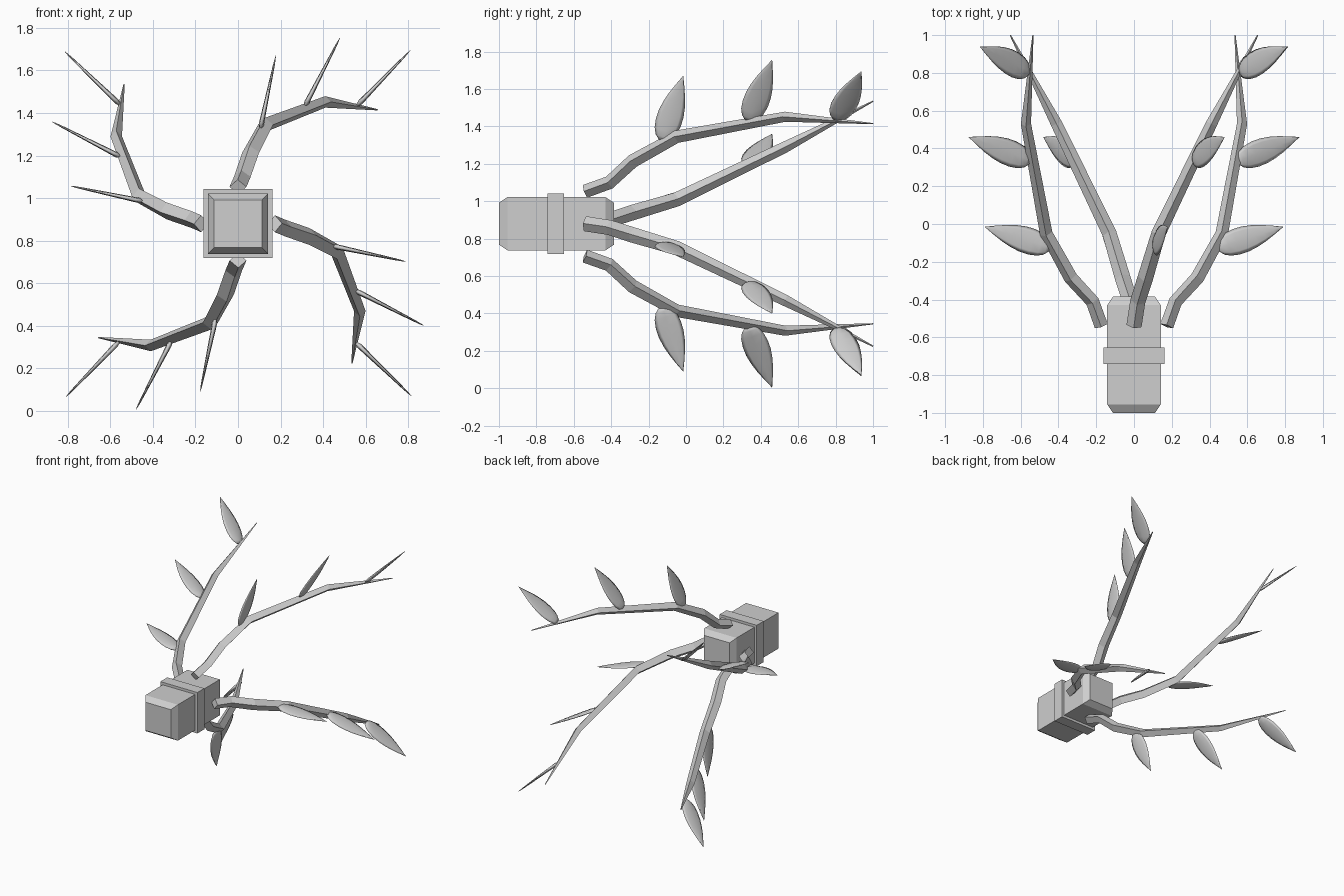
import bpy, bmesh, math
from mathutils import Vector

if "Cube" in bpy.data.objects:
    bpy.data.objects.remove(bpy.data.objects["Cube"])

CENTRE_Z = 0.88

grey = bpy.data.materials.new("plain_grey")
grey.diffuse_color = (0.62, 0.62, 0.62, 1)
grey.use_nodes = True
grey.node_tree.nodes["Principled BSDF"].inputs["Base Color"].default_value = grey.diffuse_color


def loft(name, rings, smooth=False):
    """Skin a list of equal-length rings and cap both ends."""
    bm = bmesh.new()
    rows = [[bm.verts.new(p) for p in ring] for ring in rings]
    n = len(rows[0])
    for a, b in zip(rows, rows[1:]):
        for i in range(n):
            j = (i + 1) % n
            bm.faces.new((a[i], a[j], b[j], b[i]))
    bm.faces.new(rows[0])
    bm.faces.new(rows[-1])
    bmesh.ops.recalc_face_normals(bm, faces=bm.faces)
    for f in bm.faces:
        f.smooth = smooth
    mesh = bpy.data.meshes.new(name)
    bm.to_mesh(mesh)
    bm.free()
    mesh.materials.append(grey)
    return mesh


def place(name, mesh, turn=0):
    ob = bpy.data.objects.new(name, mesh)
    ob.location.z = CENTRE_Z
    ob.rotation_euler.y = turn
    bpy.context.collection.objects.link(ob)


def square(y, h):
    return [(-h, y, -h), (h, y, -h), (h, y, h), (-h, y, h)]


def branch_rings(path, radii):
    """Diamond cross-sections following the path."""
    pts = [Vector(p) for p in path]
    rings = []
    for i, (p, r) in enumerate(zip(pts, radii)):
        t = Vector((0, 0, 0))
        if i > 0:
            t += (p - pts[i - 1]).normalized()
        if i < len(pts) - 1:
            t += (pts[i + 1] - p).normalized()
        t.normalize()
        up = Vector((0, 0, 1))
        up = (up - t * up.dot(t)).normalized()
        side = t.cross(up) * 1.12
        rings.append([p + up * r, p + side * r, p - up * r, p - side * r])
    return rings


def leaf_rings(base, tip):
    """Thin domed leaf; its blade lies in the plane of its axis and y."""
    base, tip = Vector(base), Vector(tip)
    axis = (tip - base).normalized()
    wide = Vector((0, 1, 0))
    wide = (wide - axis * wide.dot(axis)).normalized()
    thick = axis.cross(wide)
    profile = [(0, .022), (.06, .046), (.15, .062), (.28, .070), (.42, .069),
               (.56, .060), (.7, .045), (.85, .024), (.94, .010), (1, .001)]
    rings = []
    for t, w in profile:
        h = min(w * 0.3, 0.013 * (1 - 0.75 * t))
        c = base.lerp(tip, t)
        rings.append([c + wide * w * math.cos(k * math.pi / 4)
                      + thick * h * math.sin(k * math.pi / 4) for k in range(8)])
    return rings


# Chamfered block and its collar
place("core_block", loft("core_block", [
    square(-1.0, .112), square(-.955, .142), square(-.43, .142), square(-.385, .112)]))
place("collar", loft("collar", [square(-.74, .162), square(-.653, .162)]))

# One branch with three leaves, measured from the block's axis
branch = loft("branch", branch_rings(
    [(0, -.54, .173), (.02, -.41, .22), (.06, -.285, .335),
     (.13, -.05, .465), (.41, .53, .572), (.655, 1.0, .535)],
    [.036, .036, .037, .034, .027, .003]))
leaves = [loft("leaf", leaf_rings(b, t), True) for b, t in [
    ((.105, -.125, .445), (.178, -.015, .79)),
    ((.313, .335, .55), (.48, .46, .875)),
    ((.56, .805, .555), (.81, .938, .815))]]

# Four turns around the axis
for k, where in enumerate(["top", "right", "bottom", "left"]):
    turn = k * math.pi / 2
    place(where + "_branch", branch, turn)
    for i, leaf in enumerate(leaves):
        place(f"{where}_leaf_{i + 1}", leaf, turn)
